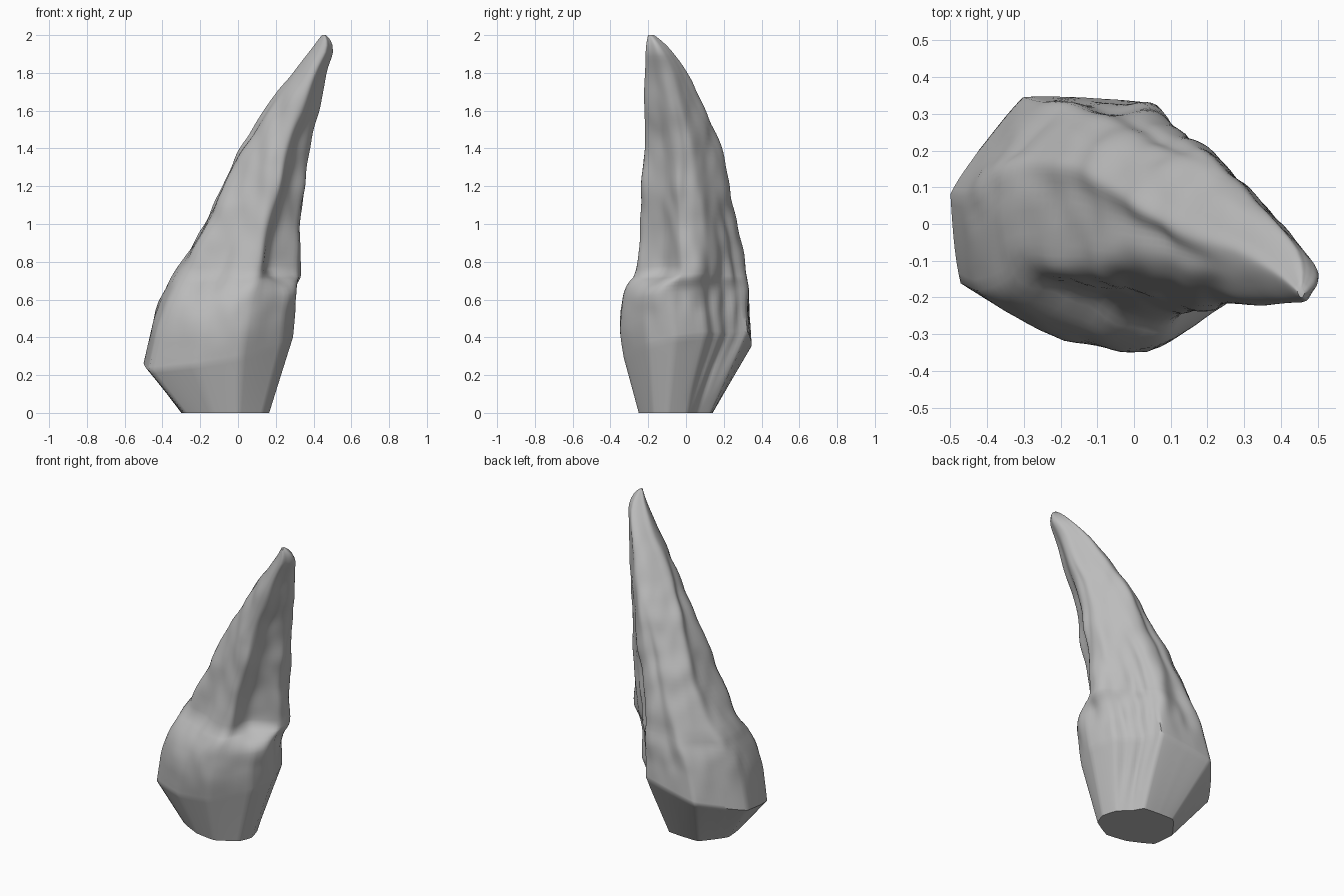
import bpy, bmesh, math
from mathutils import Vector, noise

cube = bpy.data.objects.get("Cube")
if cube:
    bpy.data.objects.remove(cube)

# Cross-section outlines in a unit box, from the left side round by the back
LOW = [(-1, .22), (-.8, .58), (-.5, 1), (-.05, 1), (.42, .95), (.6, .6),
       (.88, .3), (1, -.2), (.86, -.62), (.3, -1), (-.3, -.9), (-.93, -.5)]
MID = [(-1, .35), (-.86, .7), (-.45, 1), (-.05, 1), (.25, .92), (.58, .56),
       (.95, .25), (1, -.2), (.5, -.52), (.34, -1), (-.22, -.86), (-.92, -.52)]
TOP = [(-1, .15), (-.75, .5), (-.35, .88), (.05, 1), (.38, .78), (.66, .55),
       (.97, .22), (1, -.15), (.7, -.58), (.36, -1), (-.2, -.9), (-.72, -.42)]
LEDGE = (8, 9)

# Height, left, right, front, back
RINGS = [(0, -.3, .165, -.25, .14), (.33, -.5, .29, -.33, .345),
         (.48, -.46, .305, -.35, .34), (.62, -.41, .315, -.335, .33),
         (.69, -.37, .33, -.3, .32), (.76, -.325, .325, -.25, .31),
         (1, -.18, .325, -.24, .28), (1.2, -.09, .36, -.235, .235),
         (1.4, .005, .37, -.22, .19), (1.6, .13, .425, -.21, .1),
         (1.8, .29, .465, -.21, .01), (1.91, .375, .5, -.21, -.07),
         (1.97, .42, .49, -.205, -.13), (2, .445, .465, -.2, -.17)]
SIDES = 96


def clamp(t):
    return min(max(t, 0), 1)


def spline(a, b, c, d, t):
    return (b * 2 + (c - a) * t + (a * 2 - b * 5 + c * 4 - d) * t * t
            + (b * 3 - a - c * 3 + d) * t ** 3) / 2


def section(z):
    """Blend the outlines by height, with a sudden step at the front ledge."""
    pts = []
    for i, (low, mid, top) in enumerate(zip(LOW, MID, TOP)):
        rise = (z - .64) / .12 if i in LEDGE else (z - .45) / .45
        p = Vector(low).lerp(Vector(mid), clamp(rise))
        pts.append(p.lerp(Vector(top), clamp((z - 1.1) / .4)))
    return pts


def outline(ring):
    z, left, right, front, back = ring
    shape = section(z)
    tilt = clamp(z / .33) * clamp((.8 - z) / .4)
    facet = .75 * clamp((.7 - z) / .3)
    n = len(shape)
    pts = []
    for i in range(SIDES):
        k, t = divmod(i * n / SIDES, 1)
        near = [shape[(int(k) + j) % n] for j in (-1, 0, 1, 2)]
        p = spline(*near, t).lerp(near[1].lerp(near[2], t), facet)
        pts.append(Vector(((left + right + p.x * (right - left)) / 2,
                           (front + back + p.y * (back - front)) / 2,
                           z + tilt * (.08 * p.x + .06 * p.y))))
    return pts


# Grooves: outline position, depth, width, lower and upper end
GROOVES = [(5, .018, .25, .0, 1.05), (5.8, .018, .25, .0, .95),
           (4.4, .015, .25, .1, 1.2), (11.6, .025, .35, .7, 1.75),
           (2.6, .015, .35, .5, 1.5), (10.4, .025, .4, .5, 1.1),
           (6.6, .01, .25, .4, 1.7)]


def carve(p, side, centre):
    """Cut long grooves and weathered lumps into the surface."""
    out = Vector((p.x - centre.x, p.y - centre.y, 0))
    size = min(out.length / .2, 1)
    out.normalize()
    d = 0
    for pos, depth, width, low, high in GROOVES:
        gap = (side - pos + 6 + .2 * math.sin(p.z * 5 + pos)) % 12 - 6
        fade = clamp((p.z - low) / .25) * clamp((high - p.z) / .25)
        d -= depth * fade * math.exp(-(gap / width) ** 2)
    rough = clamp((p.z - .35) / .2)
    d += rough * .018 * noise.noise(Vector((p.x * 6, p.y * 6, p.z * 3 + 4)))
    d += rough * .012 * noise.noise(Vector((p.x * 12, p.y * 12, p.z * 6)))
    return p + out * d * size


# Loft the spire
keys = [outline(r) for r in RINGS]
bm = bmesh.new()
rows = []
for k in range(len(keys) - 1):
    steps = max(2, round((RINGS[k + 1][0] - RINGS[k][0]) / .025))
    for s in range(steps + (k == len(keys) - 2)):
        t = s / steps
        a, b, c, d = (keys[min(max(k + j, 1 if k else 0), len(keys) - 1)]
                      for j in (-1, 0, 1, 2))
        if k == 0:
            pts = [q.lerp(r, t) for q, r in zip(b, c)]
        else:
            pts = [spline(*q, t) for q in zip(a, b, c, d)]
        centre = sum(pts, Vector()) / SIDES
        rows.append([bm.verts.new(carve(p, i * 12 / SIDES, centre))
                     for i, p in enumerate(pts)])
for low, high in zip(rows, rows[1:]):
    for i in range(SIDES):
        j = (i + 1) % SIDES
        bm.faces.new((low[i], low[j], high[j], high[i]))
bm.faces.new(rows[0])
bm.faces.new(rows[-1])
bmesh.ops.recalc_face_normals(bm, faces=bm.faces)

mesh = bpy.data.meshes.new("rock_spire")
bm.to_mesh(mesh)
bm.free()
spire = bpy.data.objects.new("rock_spire", mesh)
bpy.context.collection.objects.link(spire)

# Stone colour
stone = bpy.data.materials.new("grey_stone")
stone.use_nodes = True
grey = (.5, .5, .5, 1)
stone.diffuse_color = grey
stone.node_tree.nodes["Principled BSDF"].inputs["Base Color"].default_value = grey
mesh.materials.append(stone)

bpy.context.view_layer.objects.active = spire
spire.select_set(True)
bpy.ops.object.shade_smooth_by_angle(angle=math.radians(50))
